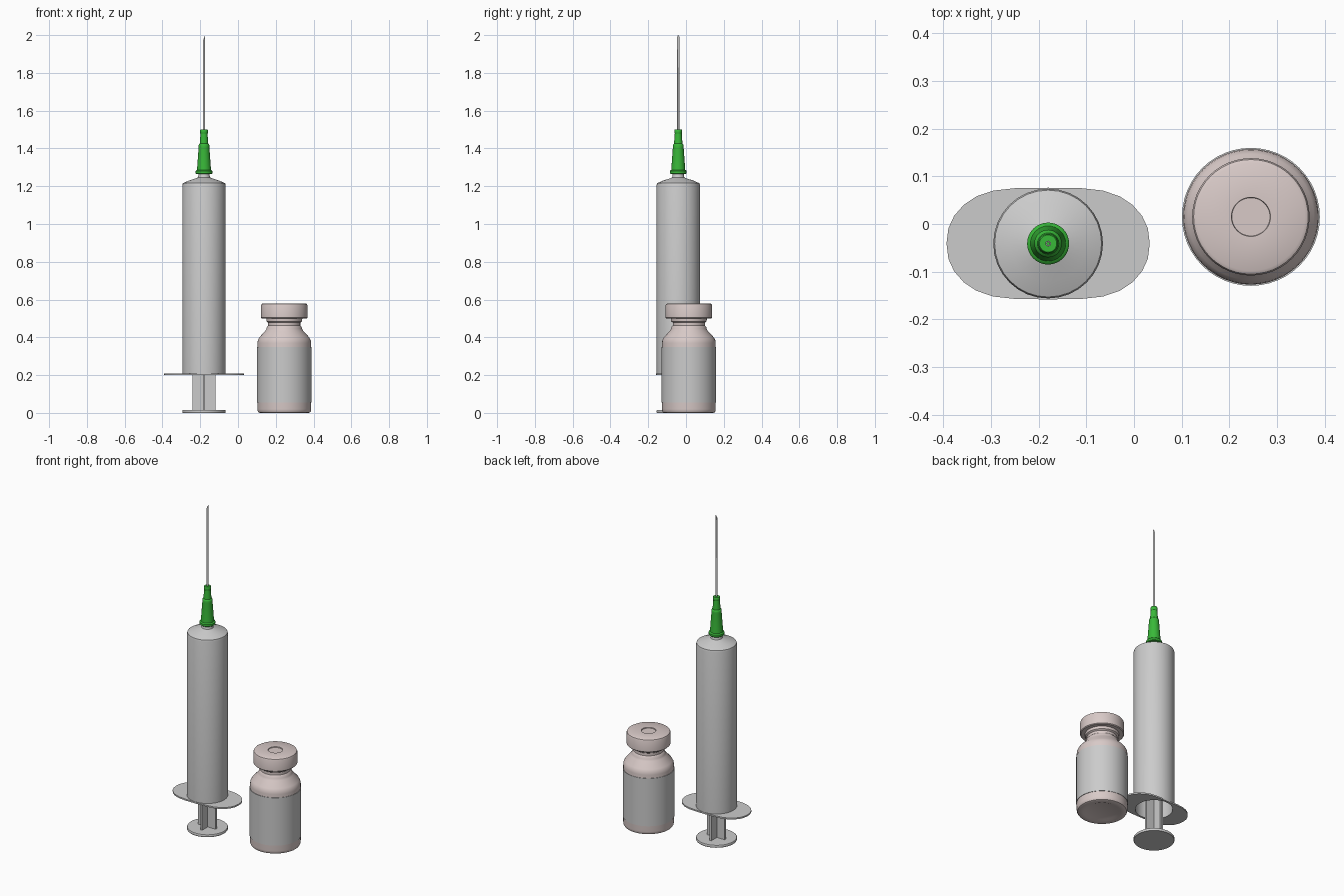
import bpy, bmesh, math

if "Cube" in bpy.data.objects:
    bpy.data.objects.remove(bpy.data.objects["Cube"])

SYR = (-0.18, -0.041)   # syringe axis
VIAL = (0.245, 0.015)   # vial axis


def material(name, rgb):
    m = bpy.data.materials.new(name)
    m.diffuse_color = (*rgb, 1)
    m.use_nodes = True
    m.node_tree.nodes["Principled BSDF"].inputs["Base Color"].default_value = m.diffuse_color
    return m


GREEN = material("green_plastic", (0.04, 0.48, 0.04))
PINK = material("pale_pink", (0.69, 0.59, 0.575))


def finish(name, bm, mat=None):
    bmesh.ops.recalc_face_normals(bm, faces=bm.faces)
    me = bpy.data.meshes.new(name)
    bm.to_mesh(me)
    bm.free()
    ob = bpy.data.objects.new(name, me)
    bpy.context.collection.objects.link(ob)
    if mat:
        me.materials.append(mat)
    bpy.ops.object.select_all(action='DESELECT')
    ob.select_set(True)
    bpy.context.view_layer.objects.active = ob
    bpy.ops.object.shade_smooth_by_angle(angle=math.radians(35))
    return ob


def lathe(name, profile, centre, mat=None, sides=32, closed=False):
    """Revolve (radius, z) points about a vertical axis; radius 0 makes a pole."""
    bm = bmesh.new()
    rings = []
    for r, z in profile:
        n = sides if r > 0 else 1
        rings.append([bm.verts.new((centre[0] + r * math.cos(2 * math.pi * i / sides),
                                    centre[1] + r * math.sin(2 * math.pi * i / sides), z))
                      for i in range(n)])
    pairs = list(zip(rings, rings[1:]))
    if closed:
        pairs.append((rings[-1], rings[0]))
    for a, b in pairs:
        if len(a) == len(b) == 1:   # two poles: nothing to span
            continue
        for i in range(sides):
            j = (i + 1) % sides
            quad = [a[i % len(a)], a[j % len(a)], b[j % len(b)], b[i % len(b)]]
            bm.faces.new(list(dict.fromkeys(quad)))
    return finish(name, bm, mat)


# --- Syringe ---
# Hollow barrel, open at the bottom, with sloped shoulder and nozzle
lathe("barrel", [(0.105, 0.2), (0.115, 0.2), (0.115, 1.205), (0.112, 1.216),
                 (0.08, 1.23), (0.045, 1.241), (0.033, 1.246), (0.03, 1.255), (0.03, 1.275),
                 (0, 1.275), (0, 1.23), (0.105, 1.2)], SYR, closed=True)

# Finger flange: rounded oblong plate with a round hole
quarter = [(0.213, 0), (0.209, 0.032), (0.197, 0.058), (0.177, 0.081), (0.15, 0.099),
           (0.115, 0.111), (0.07, 0.116), (0, 0.117)]
half = quarter + [(-x, y) for x, y in quarter[-2::-1]]
outline = half + [(x, -y) for x, y in half[-2:0:-1]]
hole = [(0.105 * math.cos(math.pi * i / 16), 0.105 * math.sin(math.pi * i / 16)) for i in range(32)]
bm = bmesh.new()
edges = []
for loop in (outline, hole):
    vs = [bm.verts.new((SYR[0] + x, SYR[1] + y, 0.2)) for x, y in loop]
    edges += [bm.edges.new((vs[i - 1], vs[i])) for i in range(len(vs))]
bmesh.ops.triangle_fill(bm, use_beauty=True, edges=edges)
ext = bmesh.ops.extrude_face_region(bm, geom=bm.faces[:], use_keep_orig=True)
bmesh.ops.translate(bm, vec=(0, 0, 0.009),
                    verts=[v for v in ext["geom"] if isinstance(v, bmesh.types.BMVert)])
finish("finger_flange", bm)

# Plunger: thumb disc, cross-shaped rod and stopper
lathe("thumb_disc", [(0, 0), (0.113, 0), (0.115, 0.003), (0.115, 0.012), (0.113, 0.015), (0, 0.015)], SYR)
bm = bmesh.new()
arm, t = 0.06, 0.006
corner = [(arm, -t), (arm, t), (t, t)]
cross = []
for k in range(4):
    c, s = round(math.cos(k * math.pi / 2)), round(math.sin(k * math.pi / 2))
    cross += [(c * x - s * y, s * x + c * y) for x, y in corner]
base = bm.faces.new([bm.verts.new((SYR[0] + x, SYR[1] + y, 0.012)) for x, y in cross])
ext = bmesh.ops.extrude_face_region(bm, geom=[base], use_keep_orig=True)
bmesh.ops.translate(bm, vec=(0, 0, 1.06),
                    verts=[v for v in ext["geom"] if isinstance(v, bmesh.types.BMVert)])
finish("plunger_rod", bm)
lathe("stopper", [(0, 1.07), (0.1, 1.07), (0.104, 1.08), (0.104, 1.16), (0, 1.19)], SYR)

# Needle hub: stepped cone with collars
lathe("needle_hub", [(0, 1.265), (0.041, 1.265), (0.044, 1.268), (0.044, 1.28), (0.041, 1.284),
                     (0.037, 1.286), (0.0285, 1.405), (0.029, 1.415), (0.027, 1.421),
                     (0.0225, 1.425), (0.0185, 1.478), (0.0205, 1.481), (0.0205, 1.496),
                     (0.018, 1.5), (0, 1.5)], SYR, GREEN)

# Needle: thin tube with a slanted tip
needle = lathe("needle", [(0.003, 1.48), (0.006, 1.48), (0.006, 1.99), (0.003, 1.99)],
               SYR, sides=12, closed=True)
for v in needle.data.vertices:
    if v.co.z > 1.9:
        v.co.z = 1.985 + (v.co.x - SYR[0]) * 2.5

# --- Vial ---
lathe("vial_glass", [(0, 0.006), (0.09, 0.006), (0.105, 0), (0.13, 0), (0.137, 0.003), (0.141, 0.01),
                     (0.142, 0.02), (0.142, 0.37), (0.14, 0.385), (0.132, 0.4),
                     (0.1, 0.435), (0.094, 0.445), (0.092, 0.455), (0.085, 0.462),
                     (0.085, 0.478), (0.094, 0.484), (0.096, 0.505), (0, 0.505)], VIAL, PINK, sides=48)
lathe("vial_label", [(0.1415, 0.055), (0.1445, 0.055), (0.1445, 0.35), (0.1415, 0.35)],
      VIAL, sides=48, closed=True)
# Cap with rounded rim and small recessed centre
lathe("vial_cap", [(0, 0.5), (0.119, 0.5), (0.123, 0.504), (0.123, 0.569), (0.12, 0.576),
                   (0.113, 0.58), (0.041, 0.58), (0.04, 0.575), (0, 0.575)], VIAL, PINK, sides=48)
